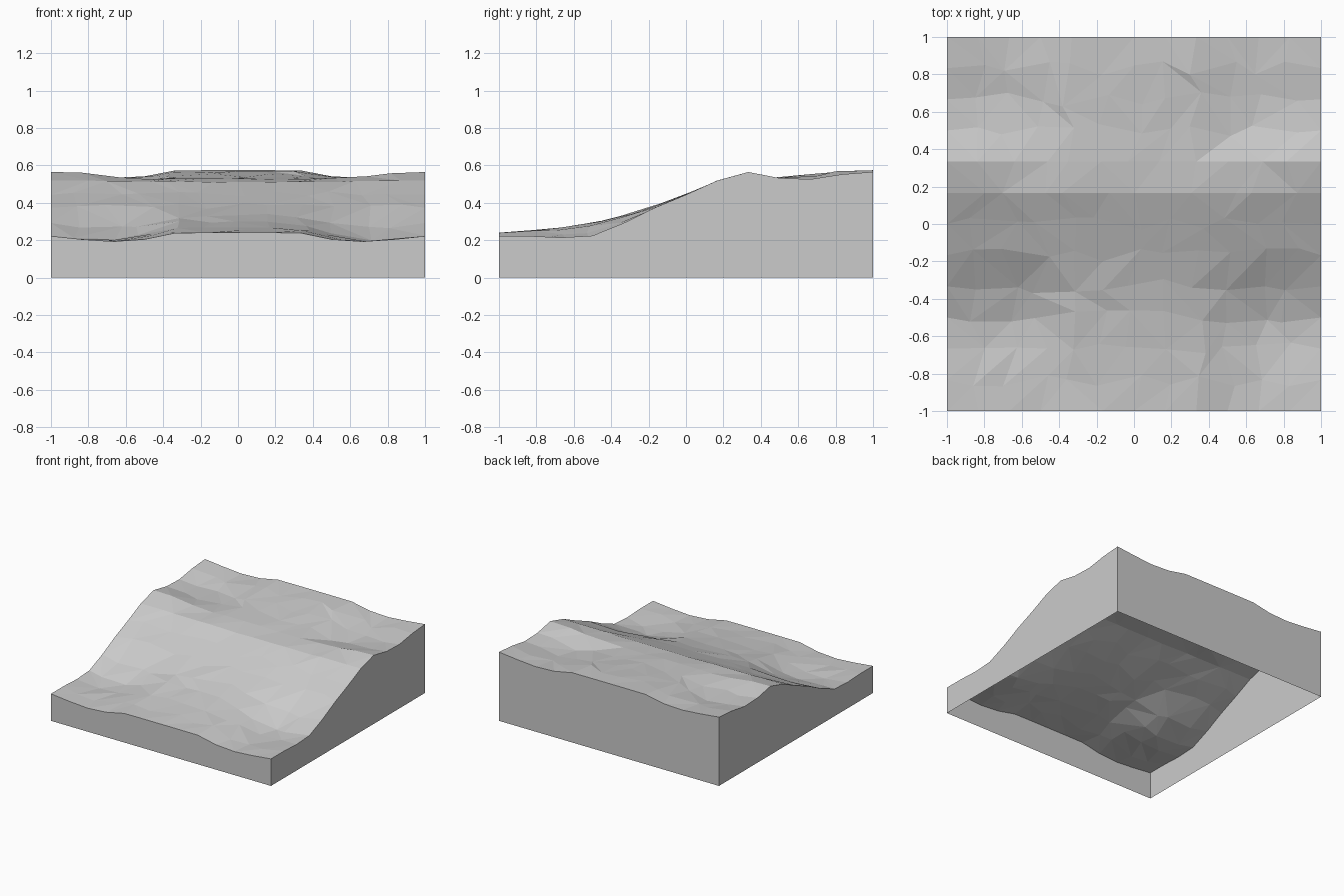
import bpy, bmesh, random
from mathutils import Vector

cube = bpy.data.objects.get("Cube")
if cube:
    bpy.data.objects.remove(cube, do_unlink=True)

random.seed(4)
N = 12  # cells per side

# Slope profiles (y, z): along the outer sides and through the middle
SIDE = [(-1, .222), (-.83, .222), (-.67, .214), (-.5, .224), (-.33, .293), (-.17, .372), (0, .443),
        (.17, .52), (.33, .565), (.5, .532), (.67, .526), (.83, .552), (1, .565)]
MIDDLE = [(-1, .24), (-.83, .25), (-.5, .29), (-.33, .33), (-.17, .38), (0, .446),
          (.17, .515), (.33, .528), (.5, .534), (.67, .55), (.83, .568), (1, .574)]
# Crosswise sag (|x|, depth), strongest on the two terraces
SAG = [(0, 0), (.33, 0), (.5, -.03), (.63, -.037), (.83, -.018), (1, 0)]


def sample(profile, t):
    for (a, p), (b, q) in zip(profile, profile[1:]):
        if t <= b:
            return p + (q - p) * (t - a) / (b - a)
    return profile[-1][1]


def smooth(a, b, t):
    t = min(1, max(0, (t - a) / (b - a)))
    return t * t * (3 - 2 * t)


def height(x, y):
    side = smooth(.3, .85, abs(x))
    base = sample(MIDDLE, y) * (1 - side) + sample(SIDE, y) * side
    terrace = smooth(.15, .5, abs(y - .05))
    return base + sample(SAG, abs(x)) * terrace


stone = bpy.data.materials.new("light grey")
stone.use_nodes = True
color = (.6, .6, .6, 1)
stone.diffuse_color = color
stone.node_tree.nodes["Principled BSDF"].inputs["Base Color"].default_value = color

# Faceted ground surface
bm = bmesh.new()
bmesh.ops.create_grid(bm, x_segments=N, y_segments=N, size=1)
for v in bm.verts:
    x, y, lift = v.co.x, v.co.y, 0
    if not v.is_boundary:
        x += random.uniform(-.05, .05)
        if abs(y - .25) > .1:
            y += random.uniform(-.04, .04)
        lift = random.uniform(-.005, .004)
    v.co = Vector((x, y, height(x, y) + lift))
rim = [e for e in bm.edges if e.is_boundary]
for f in list(bm.faces):
    a, b = random.choice([(0, 2), (1, 3)])
    bmesh.utils.face_split(f, f.verts[a], f.verts[b])

# Straight outer walls, open underneath
walls = bmesh.ops.extrude_edge_only(bm, edges=rim)
for v in walls["geom"]:
    if isinstance(v, bmesh.types.BMVert):
        v.co.z = 0
bmesh.ops.recalc_face_normals(bm, faces=bm.faces)
top = max(bm.faces, key=lambda f: abs(f.normal.z))
if top.normal.z < 0:
    bmesh.ops.reverse_faces(bm, faces=bm.faces)

mesh = bpy.data.meshes.new("sloped_ground")
bm.to_mesh(mesh)
bm.free()
mesh.materials.append(stone)
ground = bpy.data.objects.new("sloped_ground", mesh)
bpy.context.collection.objects.link(ground)
